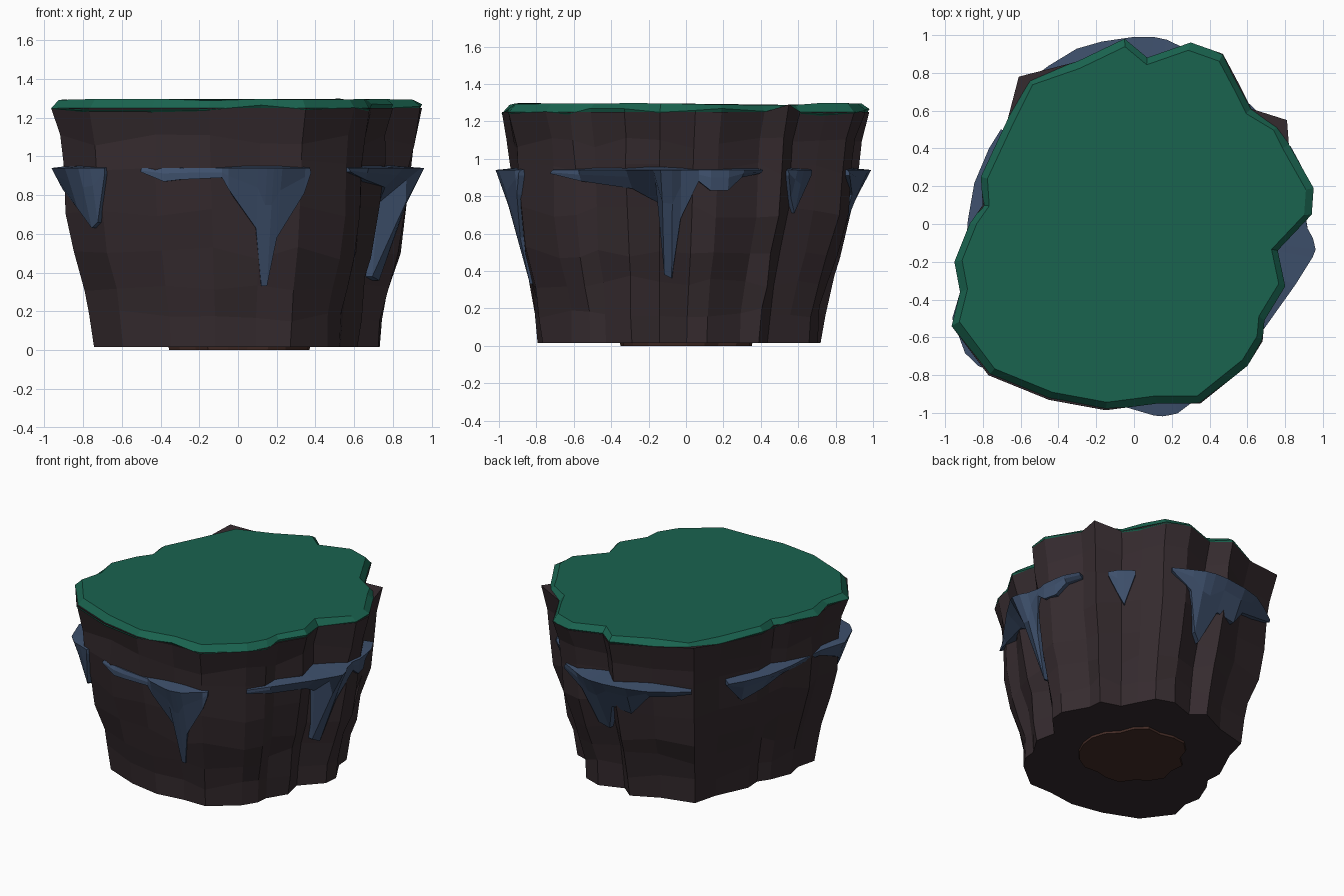
import bpy, math, random

if "Cube" in bpy.data.objects:
    bpy.data.objects.remove(bpy.data.objects["Cube"])
random.seed(4)

def mat(name, c):
    m = bpy.data.materials.new(name)
    m.diffuse_color = (*c, 1)
    m.use_nodes = True
    m.node_tree.nodes["Principled BSDF"].inputs["Base Color"].default_value = m.diffuse_color
    return m

EARTH = mat("earth", (0.036, 0.024, 0.028))
GRASS = mat("grass", (0.010, 0.125, 0.078))
STONE = mat("stone", (0.048, 0.080, 0.150))
CORE = mat("core", (0.060, 0.026, 0.020))

def add(name, verts, faces, m):
    me = bpy.data.meshes.new(name)
    me.from_pydata(verts, [], faces)
    me.materials.append(m)
    o = bpy.data.objects.new(name, me)
    bpy.context.collection.objects.link(o)
    return o

def loft(name, rings, m):
    """Closed solid through equal-length rings, n-gon at both ends."""
    n = len(rings[0])
    v = [p for r in rings for p in r]
    f = [(k*n + i, k*n + (i+1) % n, (k+1)*n + (i+1) % n, (k+1)*n + i)
         for k in range(len(rings)-1) for i in range(n)]
    f += [tuple(range(n))[::-1], tuple(range((len(rings)-1)*n, len(rings)*n))]
    return add(name, v, f, m)

# Outline of the plateau, counter-clockwise
GREEN = [(.94, .05), (.95, .19), (.82, .42), (.77, .52), (.62, .61), (.55, .75), (.47, .90),
         (.30, .96), (.07, .88), (-.05, .98), (-.3, .86), (-.56, .77), (-.67, .55),
         (-.81, .25), (-.80, .10), (-.87, 0), (-.95, -.20), (-.92, -.36), (-.965, -.54),
         (-.77, -.80), (-.45, -.93), (-.15, -.985), (.12, -.95), (.35, -.95), (.60, -.75),
         (.68, -.62), (.69, -.51), (.80, -.33), (.76, -.14)]
BODY = list(GREEN)
BODY[3] = (.81, .55)
BODY[11] = (-.61, .78)

PROFILE = [(.015, .77), (.18, .785), (.34, .825), (.5, .87), (.72, .915), (.95, .94), (1.08, .955), (1.25, 1)]

def interp(t, table):
    for (a, u), (b, w) in zip(table, table[1:]):
        if t <= b:
            return u + (w-u)*max(0, (t-a)/(b-a))
    return table[-1][1]

# Rocky body with jittered facets
rings = []
for z, s in PROFILE:
    mid = .1 < z < 1.2
    ring = []
    for i, (x, y) in enumerate(BODY):
        k = s + (random.uniform(-.014, .014) if mid else 0)
        zz = z + (random.uniform(-.035, .035) if mid else 0)
        if z > 1.2 and i in (3, 11):
            zz = 1.29
        ring.append((x*k, y*k - .035*(1-s)/.23, zz))
    rings.append(ring)
loft("rock_body", rings, EARTH)

# Grass cap with a sloped rim
low, rim, top = [], [], []
for x, y in GREEN:
    low.append((x*.96, y*.96, 1.2))
    rim.append((x*1.001, y*1.001, 1.255 + random.uniform(-.02, .015)))
    top.append((x*.958, y*.958, 1.29 + random.uniform(-.004, .008)))
loft("grass_cap", [low, rim, top], GRASS)

# Core patch underneath
n = 22
patch = [(math.cos(a)*r, math.sin(a)*r) for a, r in
         ((2*math.pi*i/n, random.uniform(.31, .38)) for i in range(n))]
loft("core_patch", [[(x, y, 0) for x, y in patch], [(x*1.02, y*1.02, .03) for x, y in patch]], CORE)

# Stone ledges: stations of (angle, outer radius, drop below the shelf)
POLAR = sorted((math.degrees(math.atan2(y, x)) % 360, math.hypot(x, y)) for x, y in BODY)
POLAR = [(POLAR[-1][0]-360, POLAR[-1][1])] + POLAR + [(POLAR[0][0]+360, POLAR[0][1])]

def surface(a, z):
    return interp(a % 360, POLAR) * interp(z, PROFILE)

def ledge(name, stations):
    rings = []
    for a, r, d in stations:
        c, s = math.cos(math.radians(a)), math.sin(math.radians(a))
        z0, zt = .965, .93 - d
        zm = .93 - d*.3
        base, tip = surface(a, .95), surface(a, zt) + .022
        bulge = max(surface(a, zm) + .02, .35*tip + .65*r)
        sec = [(base-.15, z0), (max(r, base+.005), .94), (bulge, zm), (tip, zt), (tip-.15, zt)]
        rings.append([(q*c, q*s - .035*(1-interp(z, PROFILE))/.23, z) for q, z in sec])
    loft(name, rings, STONE)

ledge("front_ledge", [(-120, .96, .01), (-113, .97, .06), (-108, .96, .05), (-95, .94, .04), (-93, .96, .1),
                      (-84, 1.01, .3), (-81.5, 1.02, .6), (-79.5, 1.02, .6), (-77, 1.02, .35),
                      (-69, .97, .12), (-67, .95, .02)])
ledge("right_ledge", [(-51, .90, .01), (-40, .88, .05), (-20, .91, .09), (-10, .96, .17), (-7.5, .97, .55),
                      (-4, .95, .57), (-1, .92, .25), (5, .90, .05), (9, .92, .1), (15, .93, .1),
                      (20, .94, .03), (27, .93, .01)])
ledge("corner_ledge", [(39, .86, .02), (43, .89, .14), (46, .89, .22), (51, .88, .02)])
ledge("back_ledge", [(66, .95, .02), (75, .98, .12), (80, 1.0, .38), (84, 1.005, .42), (90, 1.0, .2),
                     (100, .99, .22), (108, .985, .08), (118, .96, .05), (127, .95, .01)])
ledge("left_ledge", [(144, .87, .02), (152, .87, .16), (165, .875, .12), (178, .88, .06), (198, .95, .03),
                     (207, 1.08, .10), (217, 1.12, .2), (222, 1.11, .3), (225, 1.08, .27), (229, 1.05, .02)])
